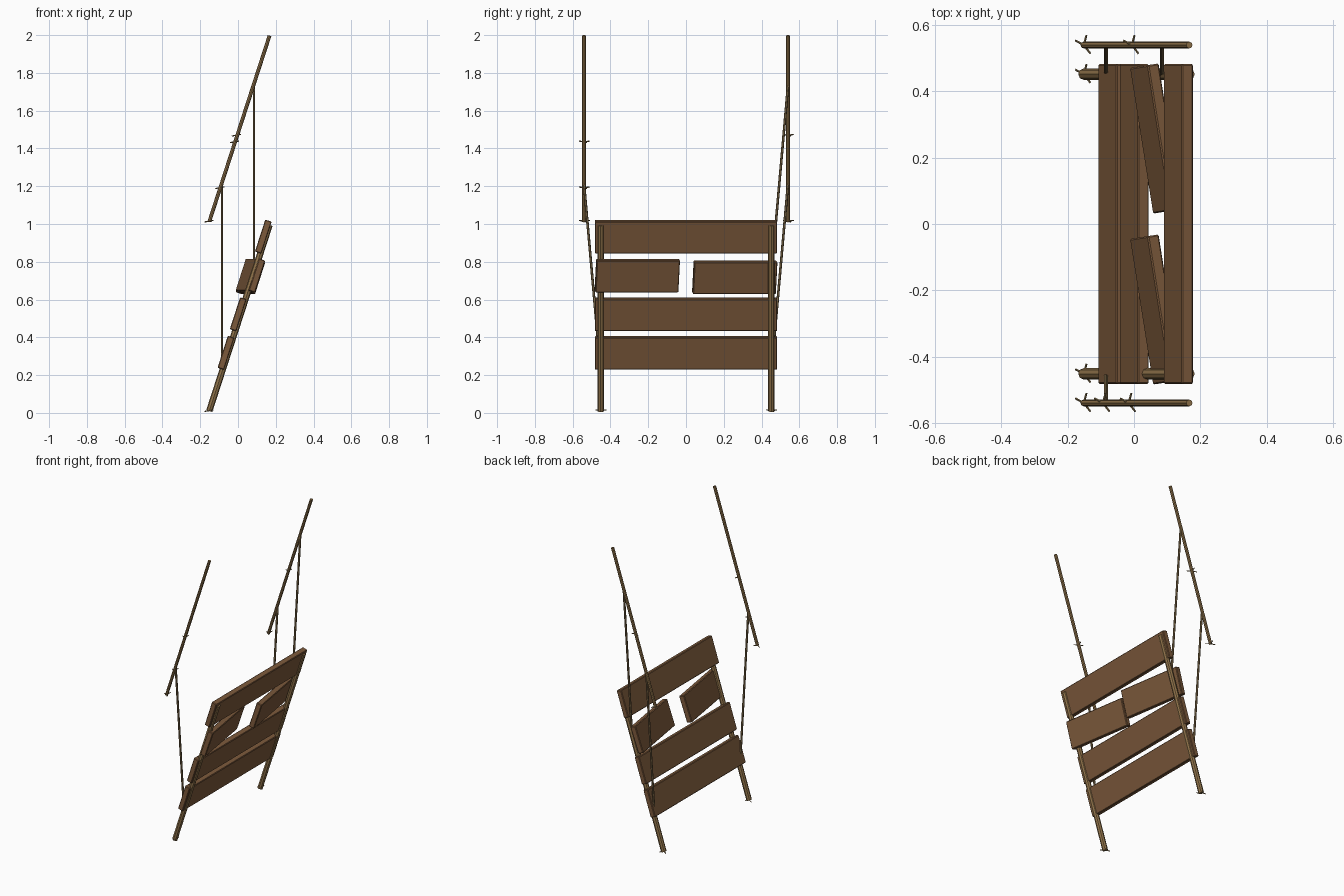
import bpy, bmesh, math
from mathutils import Vector, Matrix

if "Cube" in bpy.data.objects:
    bpy.data.objects.remove(bpy.data.objects["Cube"])


def material(name, rgb):
    m = bpy.data.materials.new(name)
    m.diffuse_color = (*rgb, 1)
    m.use_nodes = True
    m.node_tree.nodes["Principled BSDF"].inputs["Base Color"].default_value = m.diffuse_color
    return m


PLANK = material("plank brown", (0.200, 0.100, 0.044))
POLE = material("pole tan", (0.285, 0.175, 0.070))
ROPE = material("rope olive", (0.230, 0.155, 0.070))
TWIG = material("twig tan", (0.300, 0.210, 0.095))


def make_object(name, bm, mat):
    mesh = bpy.data.meshes.new(name)
    bm.to_mesh(mesh)
    bm.free()
    mesh.materials.append(mat)
    ob = bpy.data.objects.new(name, mesh)
    bpy.context.collection.objects.link(ob)
    return ob


def rod(name, a, b, r1, r2, sides, mat):
    a, b = Vector(a), Vector(b)
    bm = bmesh.new()
    turn = (b - a).to_track_quat('Z', 'Y').to_matrix().to_4x4()
    bmesh.ops.create_cone(bm, cap_ends=True, segments=sides, radius1=r1, radius2=r2,
                          depth=(b - a).length,
                          matrix=Matrix.Translation((a + b) / 2) @ turn)
    return make_object(name, bm, mat)


# common slope of poles and planks
LOW, HIGH = Vector((-0.152, 0, 0.010)), Vector((0.167, 0, 0.995))
TILT = math.atan2(HIGH.x - LOW.x, HIGH.z - LOW.z)


def on_slope(z, y, lift=0.0):
    return Vector((LOW.x + (z - LOW.z) * math.tan(TILT), y, z + lift))


def plank(name, centre, length, yaw=0.0, wide=0.178, thick=0.036):
    bm = bmesh.new()
    bmesh.ops.create_cube(bm, size=1)
    bmesh.ops.scale(bm, vec=(thick, length, wide), verts=bm.verts)
    bmesh.ops.bevel(bm, geom=bm.edges[:], offset=0.004, segments=1, affect='EDGES')
    bm.transform(Matrix.Translation(centre) @ Matrix.Rotation(yaw, 4, 'Z')
                 @ Matrix.Rotation(TILT, 4, 'Y'))
    make_object(name, bm, PLANK)


# whole planks
for i, (x, z) in enumerate([(-0.064, 0.318), (0.001, 0.522), (0.134, 0.933)]):
    plank(f"plank_{i + 1}", (x, 0, z), 0.966)

# broken plank, two twisted halves
plank("broken_plank_a", (0.066, -0.258, 0.727), 0.445, math.radians(9))
plank("broken_plank_b", (0.066, 0.258, 0.718), 0.445, math.radians(9))

# side beams, handrails and hanging ropes
for side, label in ((-1, "a"), (1, "b")):
    yb, yr = side * 0.452, side * 0.54
    rod(f"beam_{label}", on_slope(LOW.z, yb), on_slope(HIGH.z, yb), 0.017, 0.017, 8, POLE)
    rod(f"handrail_{label}", on_slope(LOW.z, yr, 1.002), on_slope(HIGH.z, yr, 1.002),
        0.010, 0.010, 8, POLE)
    heights = [0.22] if side < 0 else [0.22, 0.74]
    for k, z in enumerate(heights):
        rod(f"rope_{label}_{k + 1}", on_slope(z, yb), on_slope(z, yr, 0.995),
            0.0068, 0.0068, 6, ROPE)

# little twigs sprouting from the pole ends and rails
SPROUTS = [(0.012, -0.452, 0), (0.012, 0.452, 0), (0.012, -0.54, 1.003), (0.012, 0.54, 1.003),
           (0.43, -0.54, 1.005), (0.46, 0.54, 1.01), (0.19, -0.54, 1.002)]
DIRS = [(-0.026, 0.014, -0.004), (0.008, 0.030, 0.004), (0.020, -0.026, 0.004)]
for i, (z, y, lift) in enumerate(SPROUTS):
    for j, d in enumerate(DIRS):
        p = on_slope(z, y, lift)
        rod(f"twig_{i + 1}_{j + 1}", p, p + Vector(d), 0.0035, 0.003, 4, TWIG)
